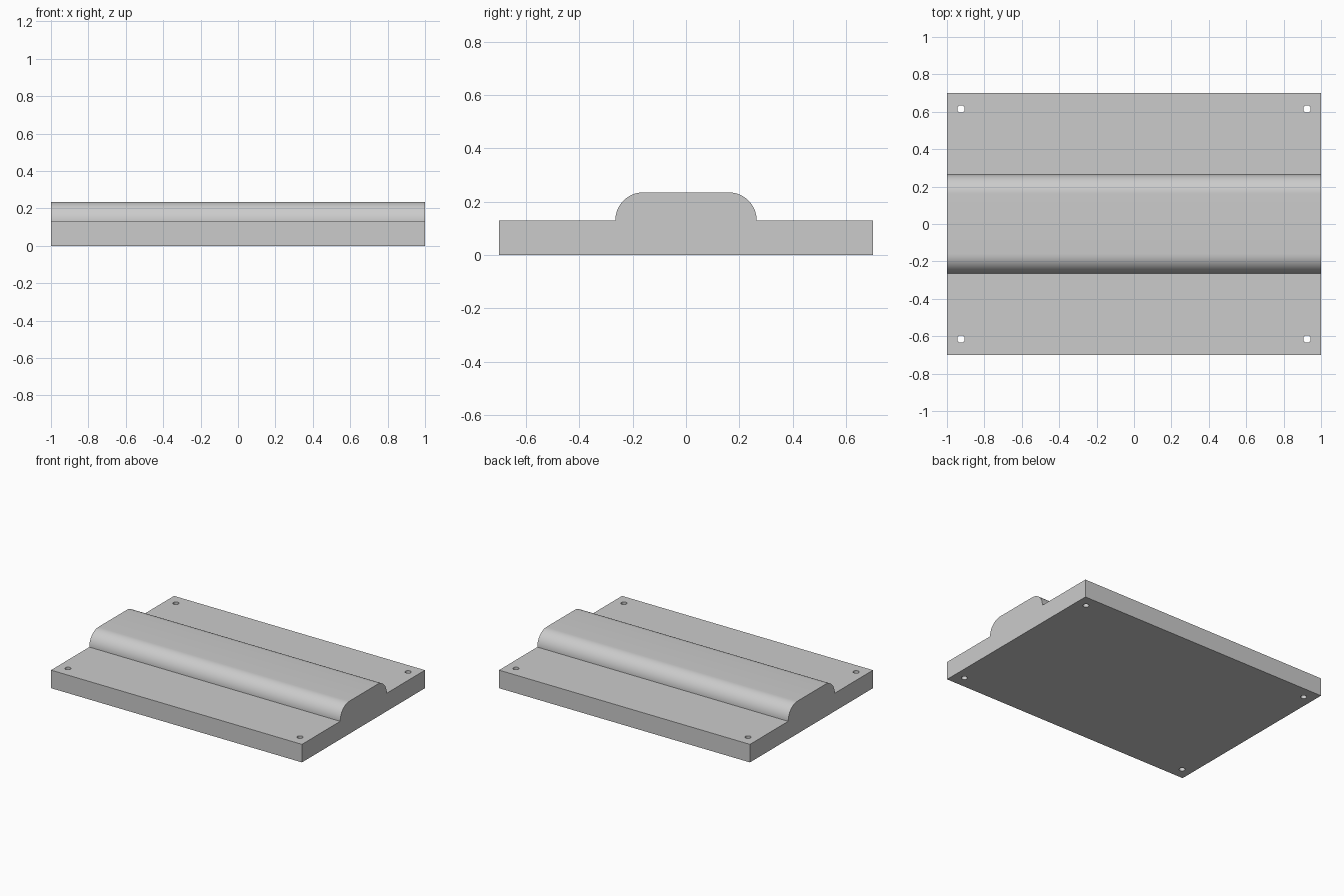
import bpy, bmesh
from math import sin, cos, pi, radians

cube = bpy.data.objects.get("Cube")
if cube:
    bpy.data.objects.remove(cube, do_unlink=True)

HALF_X, HALF_Y = 1.0, 0.7
BASE_Z, TOP_Z = 0.13, 0.235
RADIUS = TOP_Z - BASE_Z
FLAT_Y = 0.16          # half width of the flat top of the ridge
ARC_STEPS = 16
HOLE_X, HOLE_Y, HOLE_R = 0.925, 0.615, 0.02

# Plain grey material
grey = bpy.data.materials.new("plain_grey")
grey.use_nodes = True
colour = (0.6, 0.6, 0.6, 1)
grey.diffuse_color = colour
grey.node_tree.nodes["Principled BSDF"].inputs["Base Color"].default_value = colour


def add_object(name, bm):
    bmesh.ops.recalc_face_normals(bm, faces=bm.faces)
    mesh = bpy.data.meshes.new(name)
    bm.to_mesh(mesh)
    bm.free()
    mesh.materials.append(grey)
    obj = bpy.data.objects.new(name, mesh)
    bpy.context.collection.objects.link(obj)
    return obj


# Cross-section: flat slab with a round-shouldered ridge, mirrored across y
half = [(HALF_Y, 0), (HALF_Y, BASE_Z)]
for i in range(ARC_STEPS + 1):
    a = pi / 2 * i / ARC_STEPS
    half.append((FLAT_Y + RADIUS * cos(a), BASE_Z + RADIUS * sin(a)))
profile = half + [(-y, z) for y, z in reversed(half)]

# Ridged plate: section extruded along its length
bm = bmesh.new()
section = bm.faces.new([bm.verts.new((-HALF_X, y, z)) for y, z in profile])
ext = bmesh.ops.extrude_face_region(bm, geom=[section], use_keep_orig=True)
moved = [v for v in ext["geom"] if isinstance(v, bmesh.types.BMVert)]
bmesh.ops.translate(bm, verts=moved, vec=(2 * HALF_X, 0, 0))
plate = add_object("ridged_plate", bm)

# Cutter for the four corner bolt holes
bm = bmesh.new()
for sx in (-1, 1):
    for sy in (-1, 1):
        hole = bmesh.ops.create_cone(bm, cap_ends=True, segments=32,
                                     radius1=HOLE_R, radius2=HOLE_R, depth=1)
        bmesh.ops.translate(bm, verts=hole["verts"],
                            vec=(sx * HOLE_X, sy * HOLE_Y, 0))
cutter = add_object("bolt_hole_cutter", bm)
cutter.hide_render = True

# Drill the holes, then discard the cutter
bpy.ops.object.select_all(action="DESELECT")
plate.select_set(True)
bpy.context.view_layer.objects.active = plate
drill = plate.modifiers.new("bolt_holes", "BOOLEAN")
drill.operation = "DIFFERENCE"
drill.solver = "EXACT"
drill.object = cutter
bpy.ops.object.modifier_apply(modifier=drill.name)
bpy.data.objects.remove(cutter, do_unlink=True)

# Smooth shoulders, sharp edges elsewhere
bpy.ops.object.shade_smooth_by_angle(angle=radians(30))
